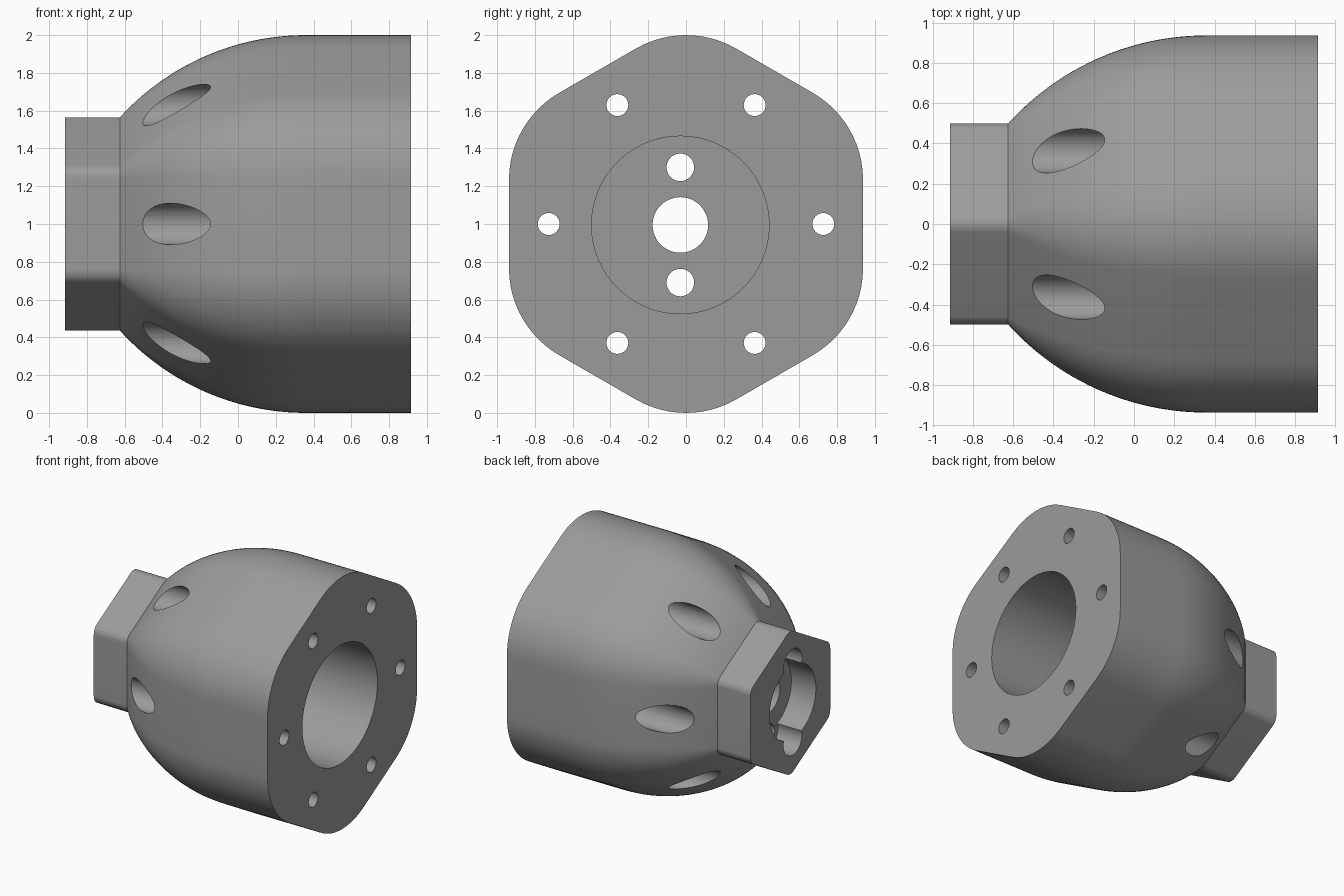
import bpy, bmesh, math

if "Cube" in bpy.data.objects:
    bpy.data.objects.remove(bpy.data.objects["Cube"])

grey = bpy.data.materials.new("mid_grey")
grey.diffuse_color = (0.33, 0.33, 0.33, 1)
grey.use_nodes = True
grey.node_tree.nodes["Principled BSDF"].inputs["Base Color"].default_value = grey.diffuse_color

X0, XN, XA, X1 = -0.915, -0.625, 0.36, 0.915   # neck face, neck end, arc end, flange face
A0, A1 = 0.50, 0.937                           # neck and body apothems
R0, R1 = 0.08, 0.53                            # neck and body corner radii


def hex_ring(x, a, r, seg=12):
    """Rounded hexagon across x, with a corner pointing up."""
    d = (a - r) / math.cos(math.pi / 6)
    pts = []
    for k in range(6):
        c = math.radians(90 + 60 * k)
        for i in range(seg + 1):
            t = c + math.radians(-30 + 60 * i / seg)
            pts.append((x, d * math.cos(c) + r * math.cos(t),
                        1 + d * math.sin(c) + r * math.sin(t)))
    return pts


# Stations along the axis: straight neck, domed arc, straight flange
stations = [(X0, A0, R0)]
dx, da = XA - XN, A1 - A0
big = (dx * dx + da * da) / (2 * da)
sweep = math.asin(dx / big)
N = 24
for i in range(N + 1):
    t = sweep * (1 - i / N)
    a = A1 - big * (1 - math.cos(t))
    f = (a - A0) / da
    stations.append((XA - big * math.sin(t), a, R0 + (R1 - R0) * f))
stations.append((X1, A1, R1))

# Lofted housing
bm = bmesh.new()
rings = [[bm.verts.new(p) for p in hex_ring(*s)] for s in stations]
for p, q in zip(rings, rings[1:]):
    for i in range(len(p)):
        j = (i + 1) % len(p)
        bm.faces.new((p[i], p[j], q[j], q[i]))
bm.faces.new(rings[0])
bm.faces.new(rings[-1])
bmesh.ops.recalc_face_normals(bm, faces=bm.faces)
me = bpy.data.meshes.new("housing")
bm.to_mesh(me)
bm.free()
housing = bpy.data.objects.new("housing", me)
bpy.context.collection.objects.link(housing)
me.materials.append(grey)


def drill(xa, xb, y, z, r, n=48):
    """Cut a round hole along x from the housing."""
    bpy.ops.mesh.primitive_cylinder_add(vertices=n, radius=r, depth=xb - xa,
                                        location=((xa + xb) / 2, y, z),
                                        rotation=(0, math.pi / 2, 0))
    cutter = bpy.context.object
    cutter.name = "hole_cutter"
    cutter.hide_render = True
    cutter.data.materials.append(grey)
    bpy.context.view_layer.objects.active = housing
    m = housing.modifiers.new("hole", 'BOOLEAN')
    m.operation, m.solver, m.object = 'DIFFERENCE', 'EXACT', cutter
    bpy.ops.object.modifier_apply(modifier=m.name)
    bpy.data.objects.remove(cutter)


# Main bore, neck recess and shaft hole share an offset axis
YC, ZC = -0.03, 0.995
drill(-0.45, 1.0, YC, ZC, 0.47, 96)
drill(-1.0, -0.70, YC, ZC, 0.29, 64)
drill(-0.8, -0.3, YC, ZC, 0.147)
# Lobes of the recess with their screw holes
for s in (-1, 1):
    drill(-1.0, -0.705, YC, ZC + s * 0.305, 0.115)
    drill(-0.8, -0.3, YC, ZC + s * 0.305, 0.073, 32)
# Six flange bolt holes, counterbored through the dome
for k in range(6):
    t = math.radians(60 * k)
    y, z = 0.727 * math.cos(t), 1 + 0.727 * math.sin(t)
    drill(-0.8, 0.45, y, z, 0.11)
    drill(0.3, 1.0, y, z, 0.058, 32)

# Smooth curved surfaces, keep machined edges sharp
bpy.ops.object.select_all(action='DESELECT')
housing.select_set(True)
bpy.context.view_layer.objects.active = housing
bpy.ops.object.shade_smooth_by_angle(angle=math.radians(30))
